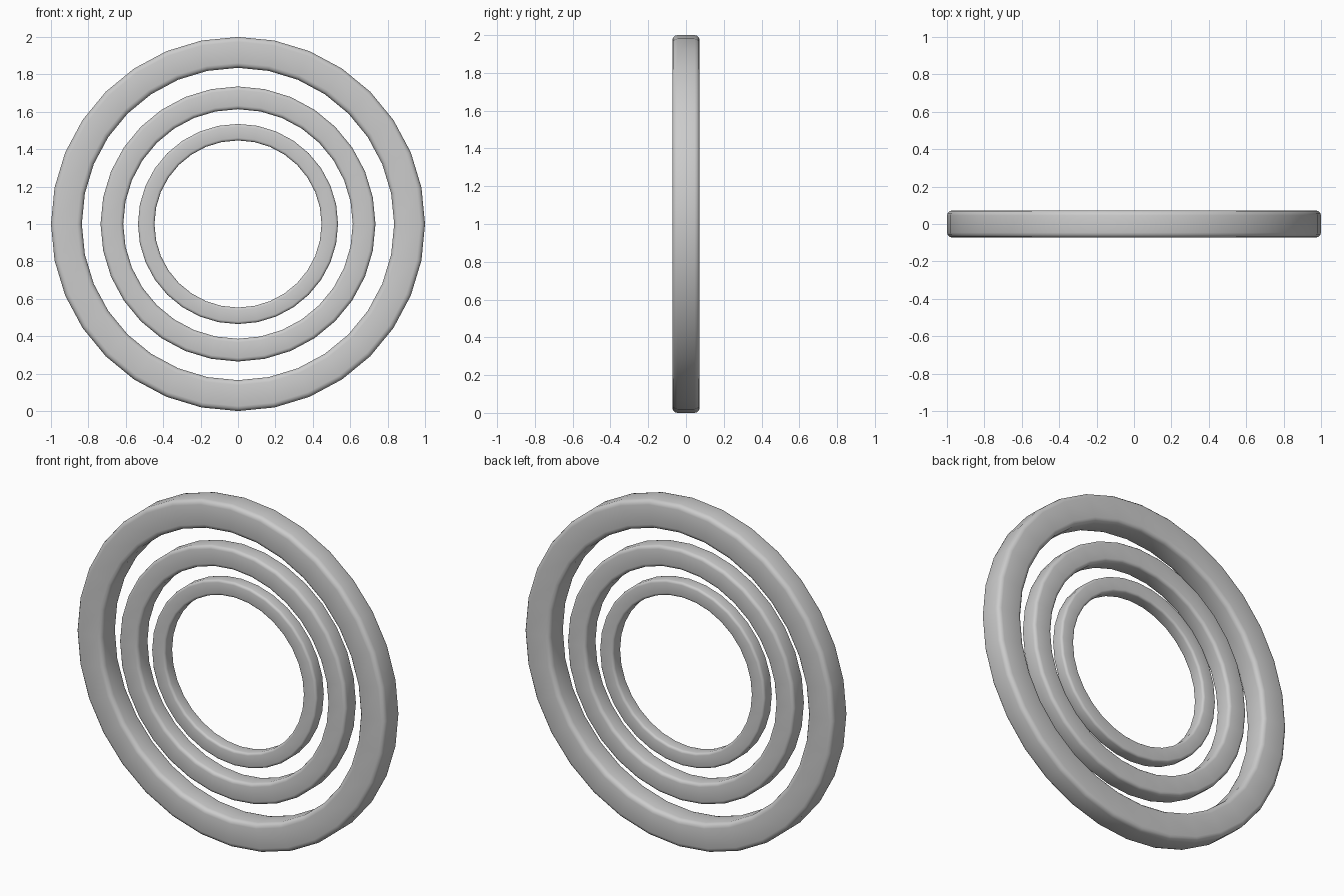
import bpy
import bmesh
from math import cos, sin, pi

cube = bpy.data.objects.get("Cube")
if cube:
    bpy.data.objects.remove(cube, do_unlink=True)

SEGMENTS = 32
INNER, OUTER, HALF_DEPTH, ROUND = 0.835, 1.0, 0.072, 0.026

# Single plain grey
grey = bpy.data.materials.new("light grey")
grey.use_nodes = True
colour = (0.6, 0.6, 0.6, 1)
grey.diffuse_color = colour
grey.node_tree.nodes["Principled BSDF"].inputs["Base Color"].default_value = colour


def rounded_section():
    """Rounded rectangle as (radius, y) points."""
    points = []
    corners = ((OUTER, 1, 0), (INNER, 1, 1), (INNER, -1, 2), (OUTER, -1, 3))
    for radius, side, quarter in corners:
        cx = radius + (-ROUND if radius == OUTER else ROUND)
        cy = side * (HALF_DEPTH - ROUND)
        for step in range(4):
            a = (quarter + step / 3) * pi / 2
            points.append((cx + ROUND * cos(a), cy + ROUND * sin(a)))
    return points


def make_ring(name, scale):
    bm = bmesh.new()
    section = rounded_section()
    loops = []
    for i in range(SEGMENTS):
        a = 2 * pi * i / SEGMENTS
        loops.append([bm.verts.new((scale * r * cos(a), scale * y, scale * r * sin(a)))
                      for r, y in section])
    n = len(section)
    for i, loop in enumerate(loops):
        following = loops[(i + 1) % SEGMENTS]
        for j in range(n):
            k = (j + 1) % n
            bm.faces.new((loop[j], loop[k], following[k], following[j]))
    bmesh.ops.recalc_face_normals(bm, faces=bm.faces)
    for face in bm.faces:
        face.smooth = True
    mesh = bpy.data.meshes.new(name)
    bm.to_mesh(mesh)
    bm.free()
    mesh.materials.append(grey)
    ring = bpy.data.objects.new(name, mesh)
    ring.location.z = 1
    bpy.context.collection.objects.link(ring)


# Three concentric rings, each a scaled copy of the largest
for name, scale in (("outer_ring", 1.0), ("middle_ring", 0.735), ("inner_ring", 0.535)):
    make_ring(name, scale)
